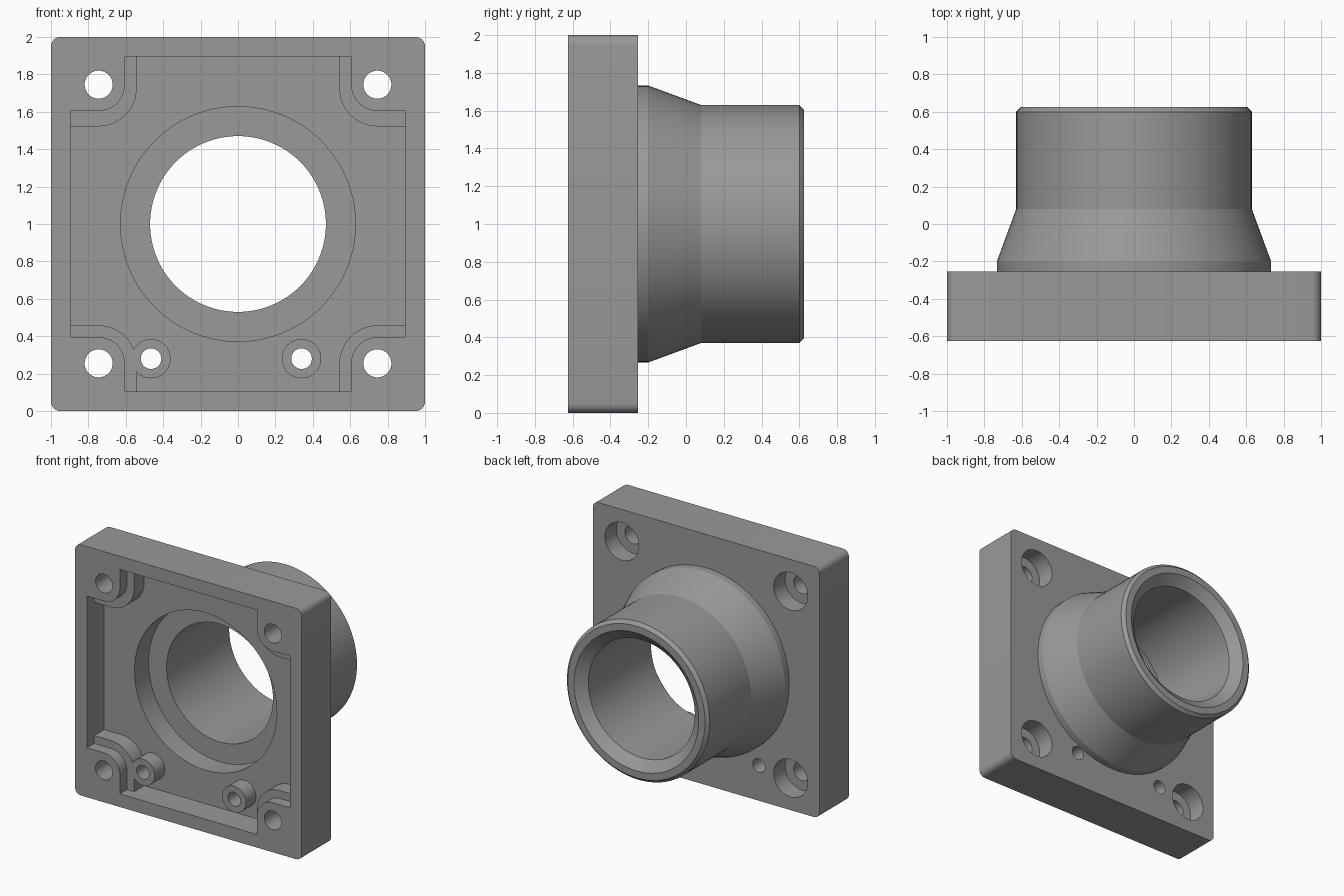
import bpy, bmesh, math
from mathutils import Vector

if "Cube" in bpy.data.objects:
    bpy.data.objects.remove(bpy.data.objects["Cube"])

FRONT, BACK = -0.625, -0.255      # plate faces
LEDGE, FLOOR = -0.535, -0.408     # pocket levels
SCREW = 0.745                     # screw offset from the centre
SEG = 96

grey = bpy.data.materials.new("grey")
grey.diffuse_color = (0.32, 0.32, 0.32, 1)
grey.use_nodes = True
grey.node_tree.nodes["Principled BSDF"].inputs["Base Color"].default_value = grey.diffuse_color


def make_object(name, bm):
    bmesh.ops.recalc_face_normals(bm, faces=bm.faces)
    mesh = bpy.data.meshes.new(name)
    bm.to_mesh(mesh)
    bm.free()
    mesh.materials.append(grey)
    obj = bpy.data.objects.new(name, mesh)
    bpy.context.collection.objects.link(obj)
    return obj


def prism(name, outline, y0, y1):
    """Extrude an (x, z) outline, relative to the centre, along y."""
    bm = bmesh.new()
    face = bm.faces.new([bm.verts.new((x, y0, 1 + z)) for x, z in outline])
    ext = bmesh.ops.extrude_face_region(bm, geom=[face])
    verts = [g for g in ext["geom"] if isinstance(g, bmesh.types.BMVert)]
    bmesh.ops.translate(bm, verts=verts, vec=(0, y1 - y0, 0))
    return make_object(name, bm)


def arc(cx, cz, r, a0, a1, n):
    angles = [math.radians(a0 + (a1 - a0) * i / n) for i in range(n + 1)]
    return [(cx + r * math.cos(a), cz + r * math.sin(a)) for a in angles]


def cylinder(name, x, z, r, y0, y1, n=40):
    return prism(name, arc(x, z, r, 0, 360, n)[:-1], y0, y1)


def lathe(name, profile):
    """Revolve (radius, y) points about the tube axis and cap both ends."""
    bm = bmesh.new()
    rings = [[bm.verts.new((r * math.cos(2 * math.pi * i / SEG), y,
                            1 + r * math.sin(2 * math.pi * i / SEG)))
              for i in range(SEG)] for r, y in profile]
    for a, b in zip(rings, rings[1:]):
        for i in range(SEG):
            j = (i + 1) % SEG
            bm.faces.new((a[i], a[j], b[j], b[i]))
    bm.faces.new(rings[0])
    bm.faces.new(rings[-1])
    return make_object(name, bm)


def boolean(target, tool, operation="DIFFERENCE"):
    mod = target.modifiers.new("bool", "BOOLEAN")
    mod.object, mod.operation, mod.solver = tool, operation, "EXACT"
    bpy.context.view_layer.objects.active = target
    bpy.ops.object.modifier_apply(modifier=mod.name)
    bpy.data.objects.remove(tool)


def pocket_outline(r, top_shift=0.0, half=0.895):
    """Square with a rounded screw boss left standing in each corner."""
    pts = []
    for sx, sz in ((1, 1), (-1, 1), (-1, -1), (1, -1)):
        cz = SCREW - (top_shift if sz > 0 else 0)
        corner = [(half, cz - r)] + arc(SCREW, cz, r, 270, 180, 12) + [(SCREW - r, half)]
        corner = [(sx * x, sz * z) for x, z in corner]
        pts += corner if sx * sz > 0 else corner[::-1]
    return pts


# Mounting plate with rounded corners
outline = []
for k, (sx, sz) in enumerate(((1, 1), (-1, 1), (-1, -1), (1, -1))):
    outline += arc(sx * 0.95, sz * 0.95, 0.05, 90 * k, 90 * k + 90, 6)
flange = prism("flange_with_spout", outline, FRONT, BACK)

# Flared spout behind the plate
boolean(flange, lathe("spout", [(0.733, -0.32), (0.733, -0.2), (0.63, 0.08),
                                (0.63, 0.6), (0.605, 0.625)]), "UNION")

# Deep pocket that leaves two small posts, then the shallow pocket over it
posts = [(-0.465, -0.72), (0.34, -0.72)]
deep = prism("deep_pocket", pocket_outline(0.203, 0.02), -0.7, FLOOR)
for x, z in posts:
    boolean(deep, cylinder("post", x, z, 0.105, LEDGE, -0.3))
boolean(flange, deep)
boolean(flange, prism("shallow_pocket", pocket_outline(0.14), -0.7, LEDGE))

# Seat recess, main bore and tapered mouth
boolean(flange, lathe("bore", [(0.628, -0.5), (0.628, -0.23), (0.47, -0.23),
                               (0.47, 0.56), (0.55, 0.625), (0.55, 0.7)]))

# Counterbored screw holes in the corners
for sx in (-1, 1):
    for sz in (-1, 1):
        x, z = sx * SCREW, sz * SCREW
        boolean(flange, cylinder("screw_hole", x, z, 0.075, -0.8, 0))
        boolean(flange, cylinder("counterbore", x, z, 0.15, -0.4, 0))

# Small holes through the posts
for x, z in posts:
    boolean(flange, cylinder("post_hole", x, z, 0.055, -0.8, 0, 32))

bpy.ops.object.select_all(action="DESELECT")
flange.select_set(True)
bpy.context.view_layer.objects.active = flange
bpy.ops.object.shade_smooth_by_angle(angle=math.radians(17))
